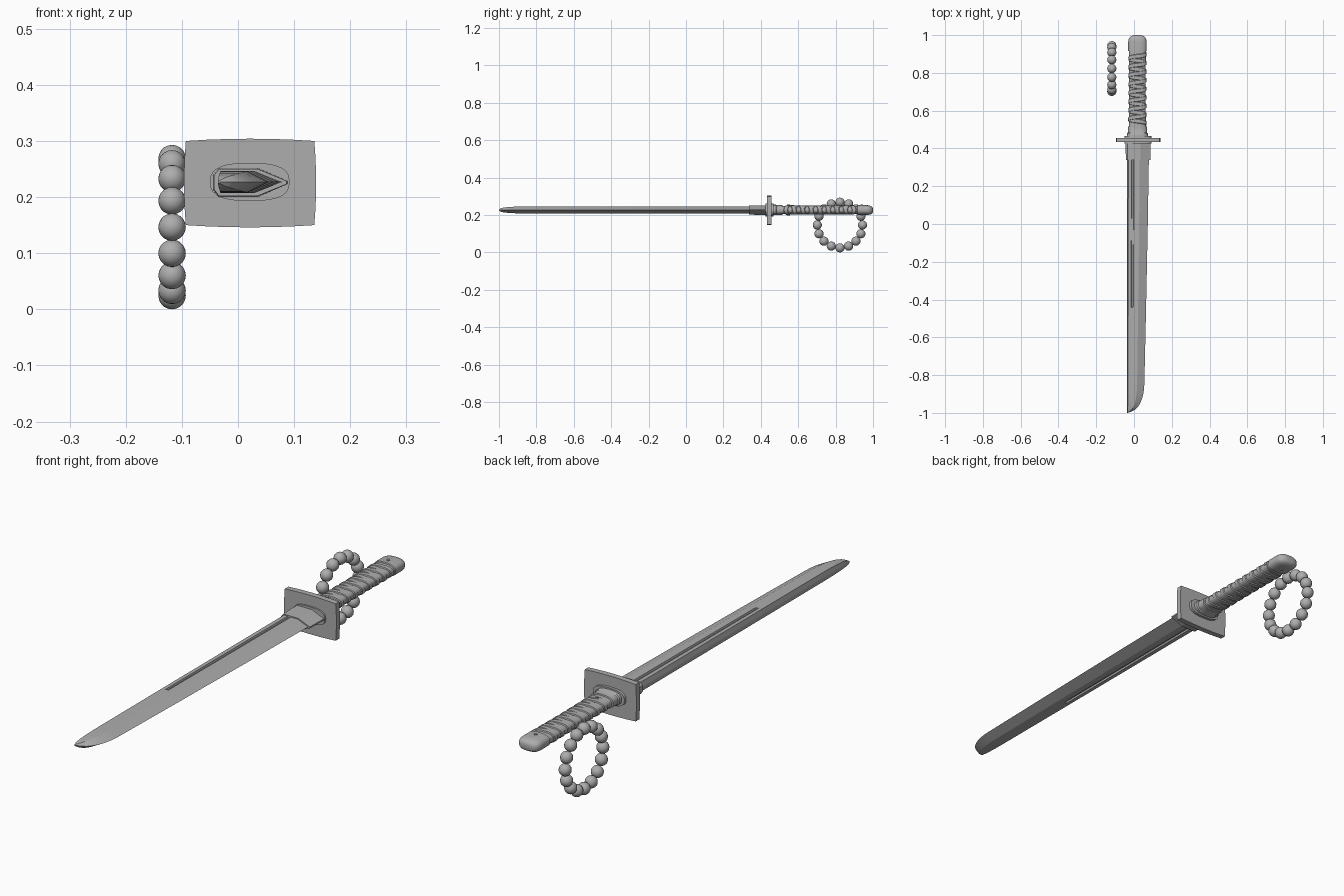
import bpy, bmesh, math

if "Cube" in bpy.data.objects:
    bpy.data.objects.remove(bpy.data.objects["Cube"])

CX, CZ = 0.018, 0.227          # handle axis

steel = bpy.data.materials.new("plain grey")
steel.diffuse_color = (0.42, 0.42, 0.42, 1)
steel.use_nodes = True
steel.node_tree.nodes["Principled BSDF"].inputs["Base Color"].default_value = steel.diffuse_color


def finish(name, bm, angle=None):
    bmesh.ops.remove_doubles(bm, verts=bm.verts, dist=1e-5)
    bmesh.ops.recalc_face_normals(bm, faces=bm.faces)
    me = bpy.data.meshes.new(name)
    bm.to_mesh(me)
    bm.free()
    me.materials.append(steel)
    ob = bpy.data.objects.new(name, me)
    bpy.context.collection.objects.link(ob)
    if angle:
        bpy.ops.object.select_all(action='DESELECT')
        ob.select_set(True)
        bpy.context.view_layer.objects.active = ob
        bpy.ops.object.shade_smooth_by_angle(angle=math.radians(angle))
    return ob


def loft(name, sections, angle=None):
    """Skin a list of equal-length loops of 3D points and cap both ends."""
    bm = bmesh.new()
    rings = [[bm.verts.new(p) for p in s] for s in sections]
    n = len(rings[0])
    for a, b in zip(rings, rings[1:]):
        for i in range(n):
            bm.faces.new((a[i], a[(i + 1) % n], b[(i + 1) % n], b[i]))
    bm.faces.new(rings[0])
    bm.faces.new(rings[-1])
    return finish(name, bm, angle)


def oval_point(t, y, rx, rz, power=0.75, cx=CX, cz=CZ):
    c, s = math.cos(t), math.sin(t)
    return (cx + rx * math.copysign(abs(c) ** power, c), y,
            cz + rz * math.copysign(abs(s) ** power, s))


def oval(y, rx, rz, n=28, **kw):
    return [oval_point(2 * math.pi * i / n, y, rx, rz, **kw) for i in range(n)]


# --- blade: spine at -x, cutting edge at +x, groove in both flats
def blade_section(y, edge, half, groove):
    spine, w = -0.036, edge + 0.036
    upper = [(spine + 0.05 * w, half), (spine + 0.20 * w, half),
             (spine + 0.22 * w, half - groove), (spine + 0.30 * w, half - groove),
             (spine + 0.32 * w, half), (spine + 0.58 * w, half)]
    pts = [(spine, 0)] + upper + [(edge, 0)] + [(x, -z) for x, z in reversed(upper)]
    return [(x, y, 0.227 + z) for x, z in pts]


sections = [blade_section(0.43, 0.080, 0.0195, 0.007),
            blade_section(0.0, 0.073, 0.0195, 0.007),
            blade_section(-0.44, 0.064, 0.0195, 0.007),
            blade_section(-0.442, 0.064, 0.0195, 0.0),
            blade_section(-0.84, 0.055, 0.0190, 0.0)]
for i in range(1, 9):                       # curved point
    a = i / 8 * math.pi / 2
    sections.append(blade_section(-0.84 - 0.155 * math.sin(a),
                                  -0.033 + 0.088 * math.cos(a) ** 0.85 if i < 8 else -0.033,
                                  0.003 + 0.016 * math.cos(a) ** 0.7 if i < 8 else 0.002, 0.0))
sections[-1] = [(x, -1.0, z) for x, y, z in sections[-1]]
loft("blade", sections, 20)


# --- blade collar
def collar_section(y, g):
    half = [(-0.044 - g, 0.012), (-0.034, 0.025 + g), (0.035, 0.025 + g), (0.087 + g, 0.003)]
    return [(x, y, 0.226 + z) for x, z in half] + [(x, y, 0.226 - z) for x, z in reversed(half)]


loft("blade_collar", [collar_section(0.338, -0.001), collar_section(0.435, 0.001)])


# --- guard plate with gently bowed sides
def guard_section(y):
    pts, n = [], 6
    x0, x1, z0, z1 = -0.093, 0.136, 0.150, 0.300
    for i in range(n):
        t = i / n
        pts.append((x0 + (x1 - x0) * t, z0 - 0.016 * t * (1 - t)))
    for i in range(n):
        t = i / n
        pts.append((x1 + 0.013 * t * (1 - t), z0 + (z1 - z0) * t))
    for i in range(n):
        t = i / n
        pts.append((x1 + (x0 - x1) * t, z1 + 0.016 * t * (1 - t)))
    for i in range(n):
        t = i / n
        pts.append((x0 - 0.013 * t * (1 - t), z1 + (z0 - z1) * t))
    return [(x, y, z) for x, z in pts]


loft("guard", [guard_section(0.433), guard_section(0.456)], 30)

# --- washers on both faces of the guard
for label, y0, y1 in (("front", 0.426, 0.434), ("rear", 0.455, 0.467)):
    loft(label + "_washer", [oval(y0, 0.071, 0.034, cx=0.021), oval(y1, 0.071, 0.034, cx=0.021)], 30)

# --- handle ferrule
loft("handle_ferrule", [oval(0.465, 0.056, 0.028), oval(0.480, 0.056, 0.028),
                        oval(0.484, 0.051, 0.026), oval(0.515, 0.051, 0.026),
                        oval(0.517, 0.046, 0.022)], 30)


# --- handle core
def waist(y):
    """Slight narrowing toward the middle of the handle."""
    return 1 - 0.05 * math.sin(math.pi * (y - 0.5) / 0.45)


loft("handle_core", [oval(y, 0.0455 * waist(y), 0.022 * waist(y))
                     for y in (0.50, 0.58, 0.66, 0.74, 0.82, 0.92)], 30)

# --- pommel cap with rounded end
pommel = [oval(0.915, 0.046, 0.023), oval(0.917, 0.0485, 0.026)]
for i in range(7):
    a = i / 6 * math.radians(80)
    f = math.cos(a) ** 0.6
    pommel.append(oval(0.965 + 0.035 * math.sin(a) / math.sin(math.radians(80)),
                       0.0485 * f, 0.026 * f, cz=CZ - 0.002 * i / 6))
loft("pommel", pommel, 40)


# --- crossed handle wrap: two opposed helical ribbons
def wrap(name, direction, lift):
    turns, per_turn, width = 8, 28, 0.026
    y0, y1 = 0.520, 0.912
    sections = []
    for i in range(turns * per_turn + 1):
        y = y0 + (y1 - y0 - width) * i / (turns * per_turn)
        t = direction * 2 * math.pi * i / per_turn
        ring = []
        for dy, r in ((0, -0.002), (0.004, lift), (width - 0.004, lift), (width, -0.002)):
            k = waist(y + dy)
            ring.append(oval_point(t, y + dy, 0.0455 * k + r, 0.022 * k + r))
        sections.append(ring)
    return loft(name, sections, 40)


wrap("handle_wrap_left", 1, 0.0025)
wrap("handle_wrap_right", -1, 0.0040)

# --- handle pegs through the flats
for label, y in (("lower", 0.548), ("upper", 0.940)):
    disc = [[(CX + 0.007 * math.cos(math.pi * i / 6), y + 0.007 * math.sin(math.pi * i / 6), z)
             for i in range(12)] for z in (CZ - 0.0285, CZ + 0.0285)]
    loft(label + "_peg", disc, 30)

# --- bead loop hanging beside the handle
bm = bmesh.new()
for i in range(16):
    a = 2 * math.pi * i / 16
    res = bmesh.ops.create_uvsphere(bm, u_segments=16, v_segments=10, radius=0.0245)
    bmesh.ops.translate(bm, verts=res["verts"],
                        vec=(-0.1175, 0.823 + 0.121 * math.sin(a), 0.1495 + 0.122 * math.cos(a)))
low = min(v.co.z for v in bm.verts)
bmesh.ops.translate(bm, verts=bm.verts, vec=(0, 0, -low))
finish("bead_loop", bm, 60)
